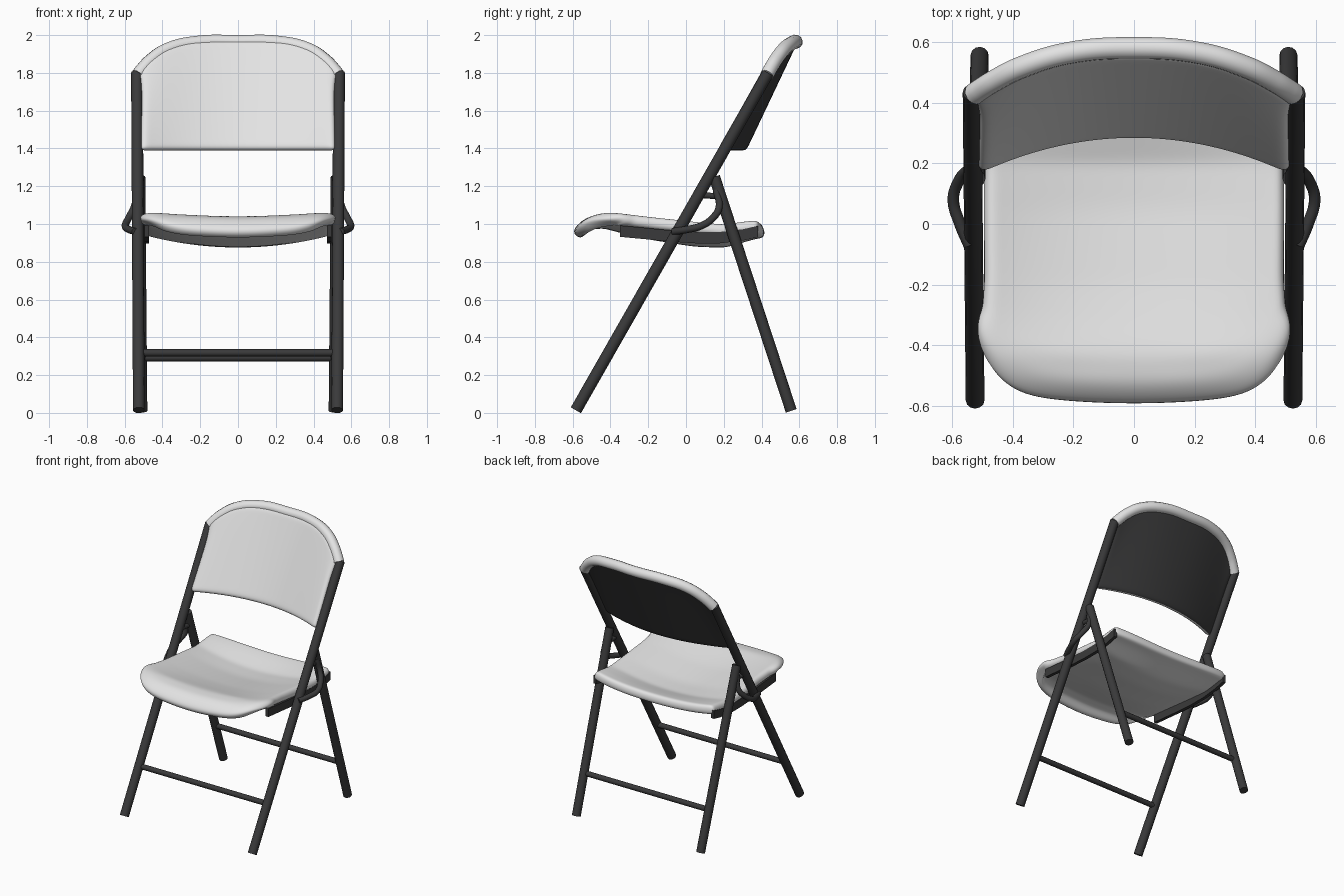
import bpy

cube = bpy.data.objects.get("Cube")
if cube:
    bpy.data.objects.remove(cube, do_unlink=True)


def material(name, color):
    m = bpy.data.materials.new(name)
    m.use_nodes = True
    m.diffuse_color = color
    m.node_tree.nodes["Principled BSDF"].inputs["Base Color"].default_value = color
    return m


WHITE = material("white_plastic", (0.77, 0.77, 0.77, 1))
DARK = material("dark_metal", (0.042, 0.042, 0.043, 1))


def link(name, data):
    obj = bpy.data.objects.new(name, data)
    bpy.context.scene.collection.objects.link(obj)
    return obj


def smooth(obj):
    bpy.ops.object.select_all(action="DESELECT")
    obj.select_set(True)
    bpy.context.view_layer.objects.active = obj
    bpy.ops.object.shade_smooth_by_angle(angle=0.8)
    return obj


def tube(name, points, radius, mat=DARK):
    """Round tube along a smooth path, turned into a mesh."""
    curve = bpy.data.curves.new(name, "CURVE")
    curve.dimensions = "3D"
    curve.bevel_depth = radius
    curve.bevel_resolution = 4
    curve.use_fill_caps = True
    spline = curve.splines.new("BEZIER")
    spline.bezier_points.add(len(points) - 1)
    for bp, p in zip(spline.bezier_points, points):
        bp.co = p
        bp.handle_left_type = bp.handle_right_type = "AUTO"
    temp = link(name + "_path", curve)
    graph = bpy.context.evaluated_depsgraph_get()
    mesh = bpy.data.meshes.new_from_object(temp.evaluated_get(graph))
    bpy.data.objects.remove(temp, do_unlink=True)
    mesh.materials.clear()
    mesh.materials.append(mat)
    return smooth(link(name, mesh))


def shell(name, surface, nu, nv, thickness, mats):
    """Curved sheet from surface(u, v), u in -1..1 and v in 0..1, with thickness."""
    verts = [surface(2 * i / nu - 1, j / nv) for j in range(nv + 1) for i in range(nu + 1)]
    row = nu + 1
    faces = [(j * row + i, j * row + i + 1, (j + 1) * row + i + 1, (j + 1) * row + i)
             for j in range(nv) for i in range(nu)]
    mesh = bpy.data.meshes.new(name)
    mesh.from_pydata(verts, [], faces)
    for m in mats:
        mesh.materials.append(m)
    mesh.shade_smooth()
    obj = link(name, mesh)
    solid = obj.modifiers.new("Thickness", "SOLIDIFY")
    solid.thickness = thickness
    solid.offset = -1
    solid.material_offset = len(mats) - 1
    sub = obj.modifiers.new("Rounding", "SUBSURF")
    sub.levels = sub.render_levels = 2
    return obj


def interp(table, t):
    for (a, p), (b, q) in zip(table, table[1:]):
        if t <= b:
            return p + (q - p) * max(0, (t - a) / (b - a))
    return table[-1][1]


# Seat: rounded front, waisted sides, dished middle
WIDTH = [(0, 0.52), (0.05, 0.535), (0.1, 0.525), (0.16, 0.498), (0.3, 0.488), (1, 0.488)]
EDGE_Z = [(-0.61, 0.965), (-0.575, 1.015), (-0.52, 1.055), (-0.43, 1.072), (-0.3, 1.055),
          (0, 1.025), (0.2, 1.005), (0.32, 1.02), (0.4, 1.025)]
DISH = [(-0.61, 0.01), (-0.42, 0.03), (-0.2, 0.06), (0.05, 0.075), (0.2, 0.065), (0.4, 0.03)]


def seat_surface(u, v):
    front = -0.608 + 0.05 * u * u + 0.16 * u ** 8
    rear = 0.41 - 0.03 * u ** 4
    y = front + (rear - front) * v
    lip = 0.05 * max(0, 1 - v / 0.1)
    z = interp(EDGE_Z, y) - interp(DISH, y) * (1 - u * u) - lip * abs(u) ** 3
    return u * interp(WIDTH, v), y, z


shell("seat", seat_surface, 18, 24, 0.066, [WHITE])


# Backrest: arched top, wrapped around the sitter, dark rear face
def back_surface(u, v):
    low_y, low_z = 0.16 + 0.115 * (1 - u * u), 1.4
    top_y, top_z = 0.55 - 0.152 * abs(u) ** 2.5, 1.98 - 0.175 * abs(u) ** 4.2
    x = u * (0.508 + 0.02 * v ** 8)
    return x, low_y + (top_y - low_y) * v, low_z + (top_z - low_z) * v


shell("backrest", back_surface, 20, 12, 0.045, [WHITE, DARK])

# Rolled rim behind the top edge, flush with the front of the backrest
rim = []
for u in (-1, -0.96, -0.87, -0.7, -0.4, 0, 0.4, 0.7, 0.87, 0.96, 1):
    x, y, z = back_surface(u, 1)
    rim.append((x, y + 0.031, z - 0.016))
tube("backrest_rim", rim, 0.037, WHITE)

# Folding frame, repeated on both sides
RAIL = [(-0.35, 0.962), (-0.22, 0.95), (-0.1, 0.938), (0.05, 0.928),
        (0.18, 0.928), (0.3, 0.942), (0.38, 0.96)]
for side, s in (("left", 1), ("right", -1)):
    tube(side + "_front_leg", [(s * 0.525, -0.583, 0.014), (s * 0.535, 0.435, 1.8)], 0.031)
    tube(side + "_rear_leg", [(s * 0.51, 0.557, 0.011), (s * 0.521, 0.15, 1.25)], 0.03)
    tube(side + "_hinge_loop",
         [(s * 0.545, -0.07, 0.96), (s * 0.575, 0.0, 0.97), (s * 0.597, 0.08, 0.99),
          (s * 0.58, 0.14, 1.03), (s * 0.55, 0.175, 1.09), (s * 0.53, 0.16, 1.18)], 0.019)
    tube(side + "_hinge_link", [(s * 0.525, 0.06, 1.155), (s * 0.52, 0.185, 1.145)], 0.016)

    # Rail under the seat edge: a tall flat strip, wound outward on either side
    verts = [(s * (0.483 + dx), y, z + dz) for y, z in RAIL
             for dx, dz in ((-0.012, -0.03), (0.012, -0.03), (0.012, 0.03), (-0.012, 0.03))]
    last = 4 * (len(RAIL) - 1)
    faces = [(k + c, k + (c + 1) % 4, k + 4 + (c + 1) % 4, k + 4 + c)
             for k in range(0, last, 4) for c in range(4)]
    faces += [(3, 2, 1, 0), (last, last + 1, last + 2, last + 3)]
    mesh = bpy.data.meshes.new(side + "_seat_rail")
    mesh.from_pydata(verts, [], [f[::-s] for f in faces])
    mesh.materials.append(DARK)
    smooth(link(side + "_seat_rail", mesh))

# Cross bars between the legs
tube("front_cross_bar", [(-0.525, -0.405, 0.318), (0.525, -0.405, 0.318)], 0.019)
tube("rear_cross_bar", [(-0.51, 0.462, 0.292), (0.51, 0.462, 0.292)], 0.019)
